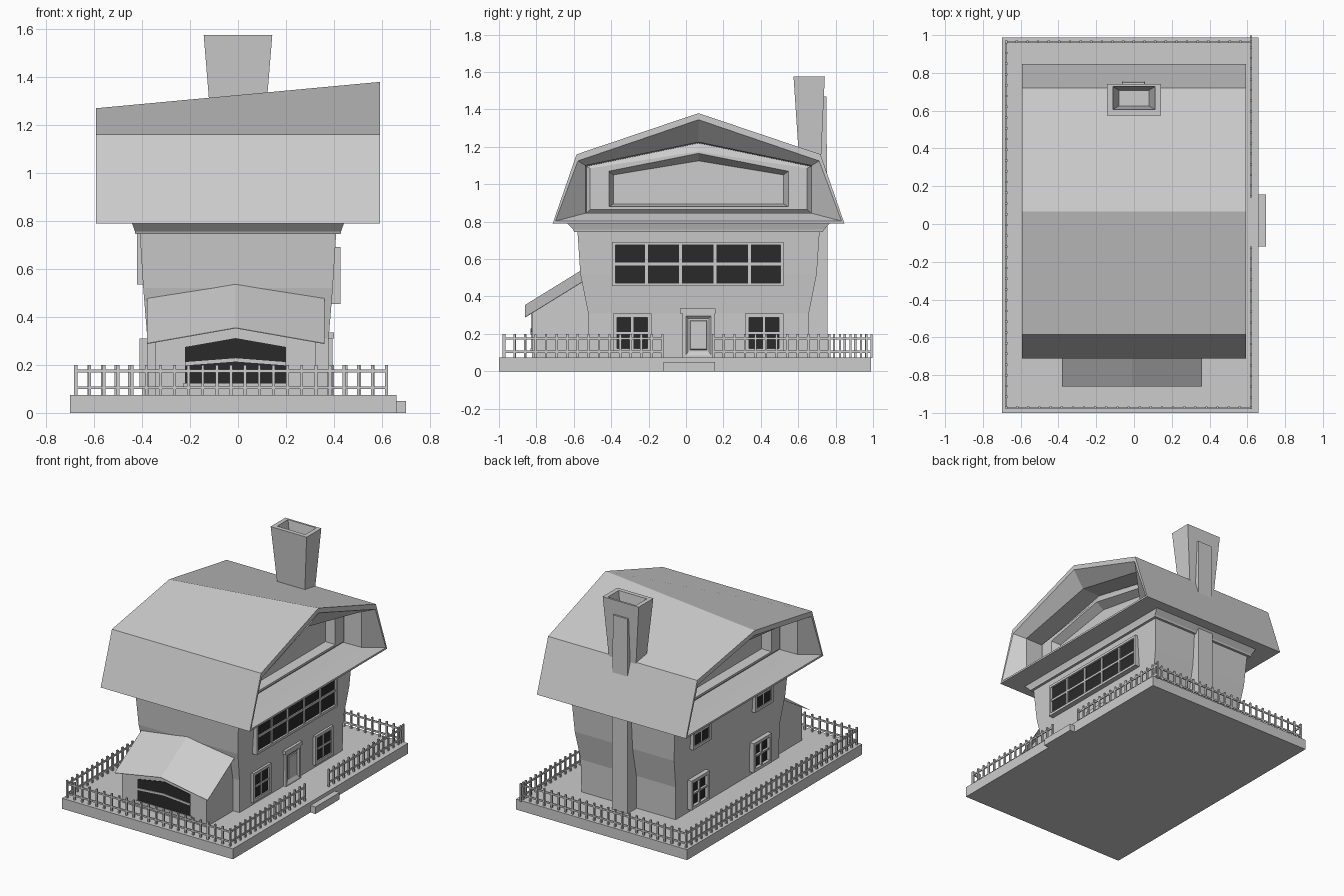
import bpy, bmesh

if "Cube" in bpy.data.objects:
    bpy.data.objects.remove(bpy.data.objects["Cube"])

def material(name, v):
    m = bpy.data.materials.new(name)
    m.diffuse_color = (v, v, v, 1)
    m.use_nodes = True
    m.node_tree.nodes["Principled BSDF"].inputs["Base Color"].default_value = m.diffuse_color
    return m

GREY = material("light grey", 0.605)
GLASS = material("dark glass", 0.023)
CY = 0.067          # middle of the house in y


def finish(bm, name, mat):
    bmesh.ops.recalc_face_normals(bm, faces=bm.faces)
    me = bpy.data.meshes.new(name)
    bm.to_mesh(me)
    bm.free()
    me.materials.append(mat)
    ob = bpy.data.objects.new(name, me)
    bpy.context.collection.objects.link(ob)
    return ob


def boxes(name, items, mat=GREY):
    """Each item is (x0, x1, y0, y1, z0, z1)."""
    bm = bmesh.new()
    for x0, x1, y0, y1, z0, z1 in items:
        vs = bmesh.ops.create_cube(bm, size=1)["verts"]
        for v in vs:
            v.co = ((x0 + x1) / 2 + v.co.x * (x1 - x0),
                    (y0 + y1) / 2 + v.co.y * (y1 - y0),
                    (z0 + z1) / 2 + v.co.z * (z1 - z0))
    return finish(bm, name, mat)


def loft(name, loops, mat=GREY):
    """Skin a row of equal-length point loops and cap both ends."""
    bm = bmesh.new()
    rows = [[bm.verts.new(p) for p in lp] for lp in loops]
    n = len(rows[0])
    for a, b in zip(rows, rows[1:]):
        for i in range(n):
            j = (i + 1) % n
            bm.faces.new((a[i], a[j], b[j], b[i]))
    bm.faces.new(rows[0])
    bm.faces.new(rows[-1])
    return finish(bm, name, mat)


def rect(z, x0, x1, y0, y1):
    return [(x0, y0, z), (x1, y0, z), (x1, y1, z), (x0, y1, z)]


def mid_rect(z, hx, hy):
    return rect(z, -hx, hx, CY - hy, CY + hy)


# Ground slab and entrance step
boxes("base", [(-0.70, 0.66, -1.0, 0.988, 0, 0.075)])
boxes("step", [(0.64, 0.70, -0.12, 0.155, 0, 0.05)])

# Flaring house walls and the trim under the eaves
loft("walls", [mid_rect(0.07, 0.375, 0.585), mid_rect(0.31, 0.378, 0.59),
               mid_rect(0.52, 0.395, 0.632), mid_rect(0.76, 0.41, 0.648)])
loft("eave_trim", [mid_rect(0.745, 0.428, 0.665), mid_rect(0.757, 0.43, 0.67),
                   mid_rect(0.80, 0.445, 0.712)])


# Gambrel roof, lofted end to end with stepped recesses in both gables
def gable(side, x, foot, z0, knee, zk, peak):
    if side < 0:                       # ridge drops towards the left end
        peak = zk + 0.5 * (peak - zk)
    return [(side * x, CY - foot, z0), (side * x, CY - knee, zk), (side * x, CY, peak),
            (side * x, CY + knee, zk), (side * x, CY + foot, z0)]

STEPS = [(0.33, 0.455, 0.895, 0.455, 1.05, 1.125),   # inner panel
         (0.39, 0.48, 0.88, 0.48, 1.07, 1.165),      # raised frame
         (0.39, 0.58, 0.865, 0.58, 1.085, 1.175),
         (0.37, 0.60, 0.845, 0.60, 1.095, 1.22),
         (0.51, 0.605, 0.845, 0.605, 1.10, 1.225),   # funnel end
         (0.593, 0.765, 0.803, 0.645, 1.125, 1.345), # rim
         (0.593, 0.78, 0.79, 0.652, 1.16, 1.38)]
loft("roof", [gable(-1, *s) for s in STEPS] + [gable(1, *s) for s in reversed(STEPS)])

# Hollow chimney and the pilaster up the back wall
loft("chimney", [rect(1.05, -0.10, 0.10, 0.61, 0.718),
                 rect(1.575, -0.143, 0.143, 0.575, 0.742),
                 rect(1.575, -0.112, 0.112, 0.605, 0.728),
                 rect(1.42, -0.08, 0.08, 0.625, 0.708)])
loft("chimney_pilaster", [rect(0.07, -0.065, 0.06, 0.60, 0.757),
                          rect(0.76, -0.065, 0.06, 0.66, 0.757),
                          rect(1.47, -0.06, 0.055, 0.722, 0.75)])


# Side windows: frame, bars and thin glass
def window(name, side, xg, xf, y0, y1, z0, z1, cols, t=0.022, b=0.012):
    def span(a, c):
        return (min(side * a, side * c), max(side * a, side * c))
    fx, bx = span(0.36, xf), span(0.36, xf - 0.006)
    parts = [fx + (y0, y1, z0, z0 + t), fx + (y0, y1, z1 - t, z1),
             fx + (y0, y0 + t, z0, z1), fx + (y1 - t, y1, z0, z1)]
    for i in range(1, cols):
        y = y0 + (y1 - y0) * i / cols
        parts.append(bx + (y - b / 2, y + b / 2, z0, z1))
    zm = (z0 + z1) / 2
    parts.append(bx + (y0, y1, zm - b / 2, zm + b / 2))
    boxes(name + "_frame", parts)
    boxes(name + "_glass", [span(xg - 0.006, xg) + (y0 + 0.01, y1 - 0.01, z0 + 0.01, z1 - 0.01)], GLASS)

for tag, ya in (("front", -0.39), ("back", 0.315)):
    window("right_lower_window_" + tag, 1, 0.385, 0.395, ya, ya + 0.205, 0.10, 0.31, 2)
    window("left_lower_window_" + tag, -1, 0.388, 0.41, ya, ya + 0.205, 0.10, 0.31, 2)
    window("left_upper_window_" + tag, -1, 0.415, 0.422, ya, ya + 0.205, 0.535, 0.745, 2)
window("right_long_window", 1, 0.413, 0.427, -0.395, 0.522, 0.455, 0.692, 5, 0.018, 0.016)


# Door with nested panels and a lintel
def door_ring(x, h, z0, z1):
    return [(x, CY - h, z0), (x, CY + h, z0), (x, CY + h, z1), (x, CY - h, z1)]

loft("door", [door_ring(0.36, 0.085, 0.075, 0.31), door_ring(0.395, 0.085, 0.075, 0.31),
              door_ring(0.395, 0.068, 0.085, 0.295), door_ring(0.383, 0.055, 0.105, 0.282),
              door_ring(0.383, 0.045, 0.115, 0.272), door_ring(0.388, 0.042, 0.118, 0.268)])
boxes("door_lintel", [(0.36, 0.40, CY - 0.098, CY + 0.092, 0.31, 0.335)])


# Front bay with its folded lean-to roof
MX = -0.01
def bay_z(x, y):
    return 0.355 - 0.065 * abs(x - MX) / 0.37 + (y + 0.86) * 0.617

def bay_loop(y0, y1):
    lo = [(MX - 0.335, 0.07), (MX + 0.335, 0.07)]
    hi = [MX + 0.335, MX, MX - 0.335]
    return [(x, y0, z) for x, z in lo] + [(x, y1, bay_z(x, y1) - 0.002) for x in hi]

loft("bay_walls", [bay_loop(-0.824, -0.824), bay_loop(-0.48, -0.54)])

def bay_roof_loop(y):
    xs = [MX - 0.37, MX, MX + 0.37]
    return [(x, y, bay_z(x, y)) for x in xs] + [(x, y, bay_z(x, y) - 0.003) for x in xs[::-1]]

loft("bay_roof", [bay_roof_loop(-0.86), bay_roof_loop(-0.555)])


# Gabled bay window
def chevron(y, h, zs, zp, t):
    return [(MX - h, y, zs), (MX, y, zp), (MX + h, y, zs),
            (MX + h, y, zs - t), (MX, y, zp - t), (MX - h, y, zs - t)]

def pane(y, h=0.21):
    return [(MX - h, y, 0.12), (MX + h, y, 0.12), (MX + h, y, 0.275), (MX, y, 0.312), (MX - h, y, 0.275)]

loft("bay_window_glass", [pane(-0.827), pane(-0.822)], GLASS)
loft("bay_window_crossbar", [chevron(-0.831, 0.21, 0.212, 0.228, 0.014), chevron(-0.82, 0.21, 0.212, 0.228, 0.014)])
boxes("bay_window_sill", [(MX - 0.22, MX + 0.22, -0.831, -0.81, 0.108, 0.122)])


# Picket fence around the plot, open at the step
def fence(name, axis, fixed, a, b, count):
    parts = []

    def add(u0, u1, w, z0, z1):
        across = (fixed - w, fixed + w)
        parts.append(((u0, u1) + across if axis == "x" else across + (u0, u1)) + (z0, z1))
    for z in (0.105, 0.175):
        add(a, b, 0.004, z - 0.006, z + 0.006)
    for i in range(count + 1):
        u = a + 0.006 + (b - a - 0.012) * i / count
        add(u - 0.006, u + 0.006, 0.006, 0.07, 0.2)
    boxes(name, parts)

fence("fence_front", "x", -0.972, -0.683, 0.625, 22)
fence("fence_back", "x", 0.965, -0.683, 0.625, 23)
fence("fence_left", "y", -0.676, -0.978, 0.968, 34)
fence("fence_right_front", "y", 0.62, -0.98, -0.12, 15)
fence("fence_right_back", "y", 0.62, 0.14, 0.998, 15)
